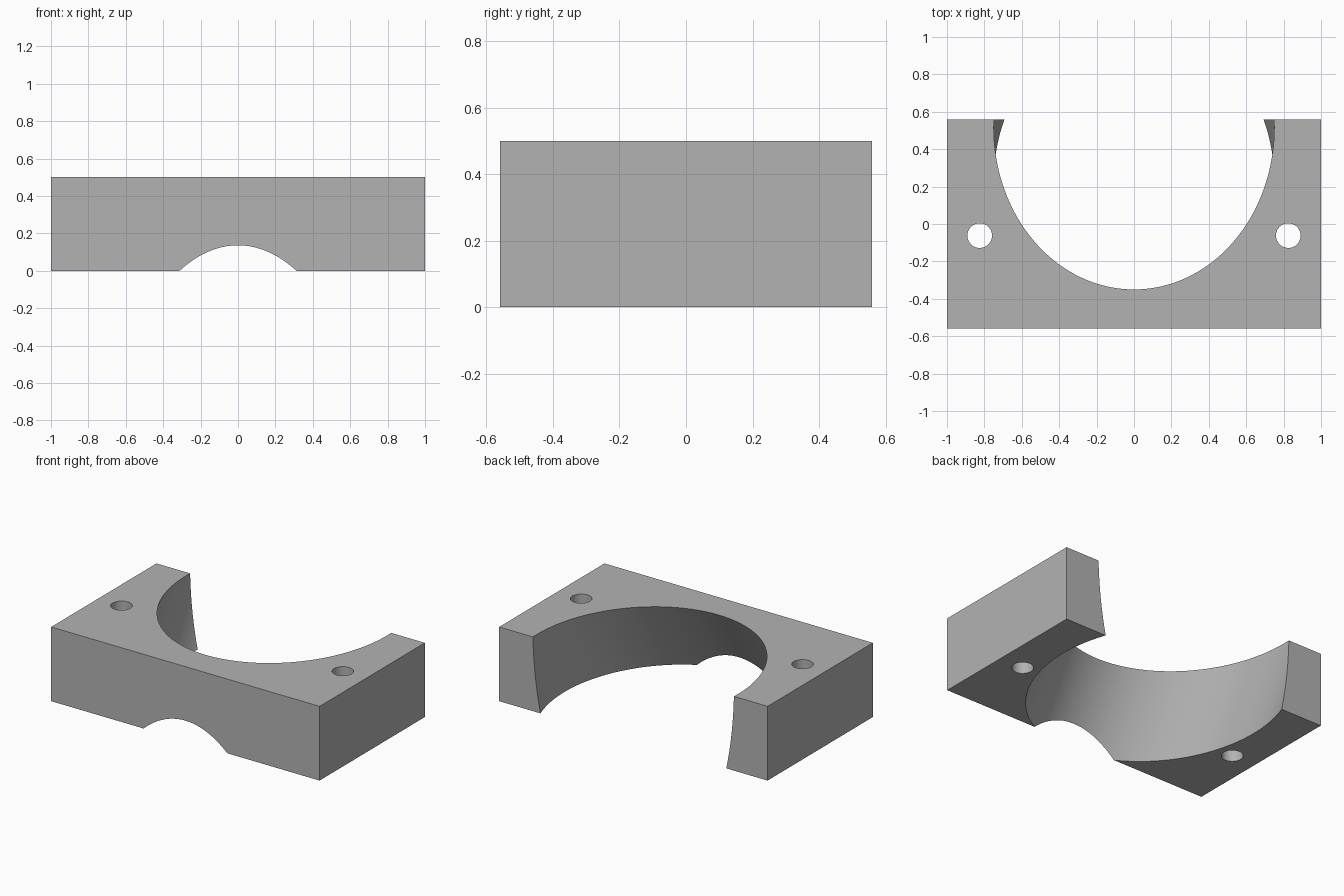
import bpy
from math import radians, tan, cos

cube = bpy.data.objects.get("Cube")
if cube:
    bpy.data.objects.remove(cube, do_unlink=True)

WIDTH, DEPTH, HEIGHT = 2.0, 1.12, 0.5
BORE_RADIUS, BORE_TILT = 0.75, radians(30)
FRONT_LIP = -0.35          # front of the bore on the top face
HOLE_RADIUS, HOLE_X, HOLE_Y = 0.066, 0.825, -0.062

grey = bpy.data.materials.new("plain grey")
grey.use_nodes = True
colour = (0.45, 0.45, 0.45, 1)
grey.diffuse_color = colour
grey.node_tree.nodes["Principled BSDF"].inputs["Base Color"].default_value = colour

# Rectangular block
bpy.ops.mesh.primitive_cube_add(size=1, location=(0, 0, HEIGHT / 2))
block = bpy.context.object
block.name = "clamp_block"
block.scale = (WIDTH, DEPTH, HEIGHT)
bpy.ops.object.transform_apply(location=True, rotation=True, scale=True)
block.data.materials.append(grey)


def drill(name, radius, location, tilt=0.0, sides=48):
    """Cut a round hole through the block."""
    bpy.ops.mesh.primitive_cylinder_add(vertices=sides, radius=radius, depth=4,
                                        location=location, rotation=(-tilt, 0, 0))
    cutter = bpy.context.object
    cutter.name = name
    cutter.hide_render = True
    cutter.data.materials.append(grey)
    bpy.context.view_layer.objects.active = block
    cut = block.modifiers.new(name, 'BOOLEAN')
    cut.operation = 'DIFFERENCE'
    cut.solver = 'EXACT'
    cut.object = cutter
    bpy.ops.object.modifier_apply(modifier=cut.name)
    bpy.data.objects.remove(cutter, do_unlink=True)


# Slanted bore, open at the back and breaking through the lower front
bore_y = FRONT_LIP + BORE_RADIUS / cos(BORE_TILT) - HEIGHT / 2 * tan(BORE_TILT)
drill("slanted_bore", BORE_RADIUS, (0, bore_y, HEIGHT / 2), BORE_TILT, 160)

# Bolt holes
for side in (-1, 1):
    drill("bolt_hole", HOLE_RADIUS, (side * HOLE_X, HOLE_Y, HEIGHT / 2))

bpy.ops.object.select_all(action='DESELECT')
block.select_set(True)
bpy.context.view_layer.objects.active = block
bpy.ops.object.shade_smooth_by_angle(angle=radians(30))
